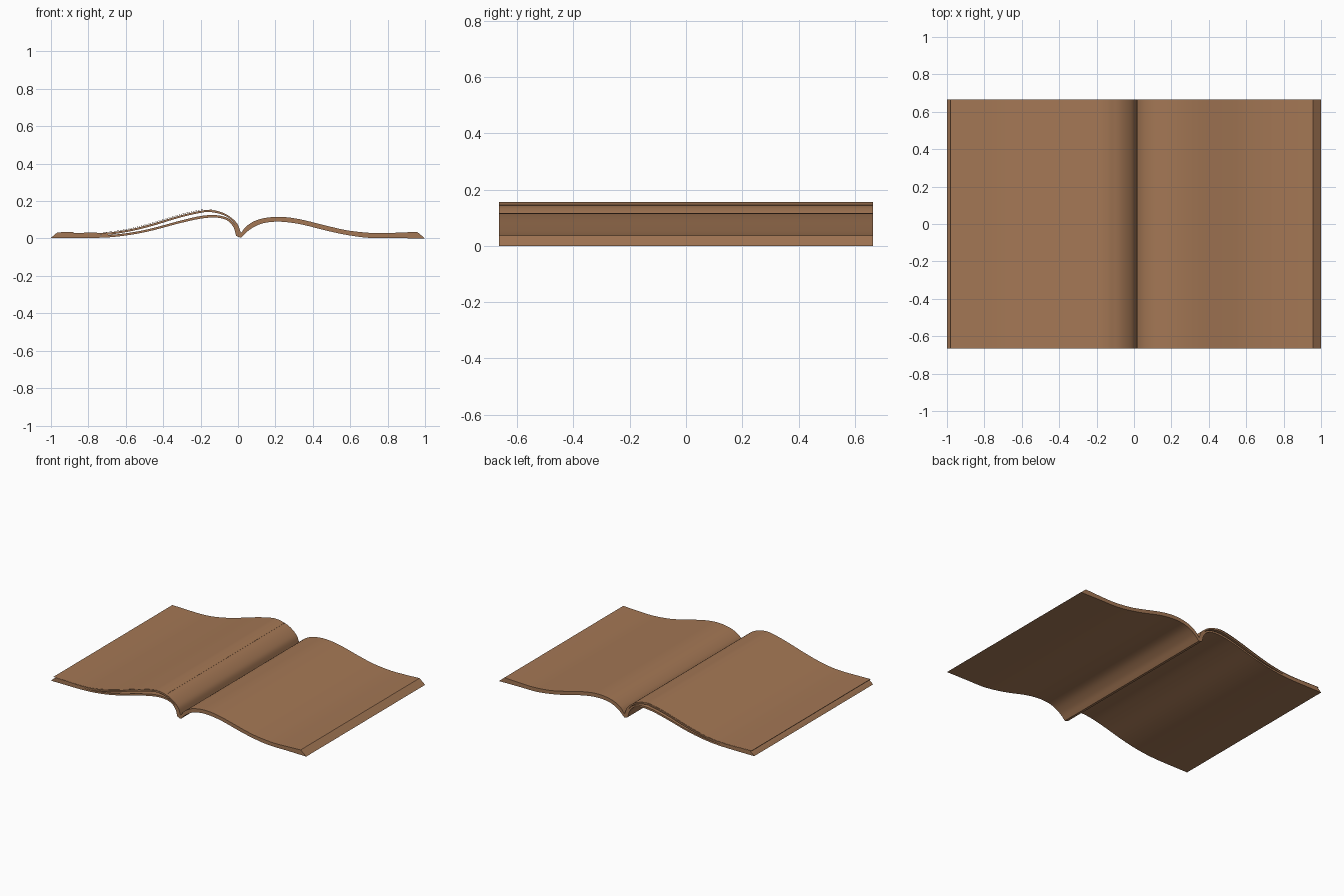
import bpy, bmesh
from mathutils import Vector

HALF = 0.665   # half the page height along y

brown = bpy.data.materials.new("paper_brown")
brown.diffuse_color = (0.37, 0.185, 0.09, 1)


def smooth_path(pts, steps=6):
    """Catmull-Rom curve through the (x, z) points."""
    p = [Vector(q) for q in pts]
    p = [2 * p[0] - p[1]] + p + [2 * p[-1] - p[-2]]
    out = []
    for i in range(1, len(p) - 2):
        a, b, c, d = p[i - 1:i + 3]
        for s in range(steps):
            t = s / steps
            out.append(0.5 * (2 * b + (c - a) * t + (2 * a - 5 * b + 4 * c - d) * t * t
                              + (3 * b - a - 3 * c + d) * t ** 3))
    return out + [p[-2]]


def band(name, lower, upper):
    """Closed slab between two matched profile curves, extruded along y."""
    lo, up = smooth_path(lower), smooth_path(upper)
    bm = bmesh.new()
    rows = [[bm.verts.new((q.x, y, q.y)) for q in path]
            for y in (-HALF, HALF) for path in (lo, up)]
    lf, uf, lb, ub = rows
    n = len(lo)
    for i in range(n - 1):
        for a, b in ((lf, uf), (uf, ub), (ub, lb), (lb, lf)):
            bm.faces.new((a[i], a[i + 1], b[i + 1], b[i]))
    for i in (0, n - 1):
        bm.faces.new((lf[i], uf[i], ub[i], lb[i]))
    bmesh.ops.recalc_face_normals(bm, faces=bm.faces)
    me = bpy.data.meshes.new(name)
    bm.to_mesh(me)
    bm.free()
    me.materials.append(brown)
    ob = bpy.data.objects.new(name, me)
    bpy.context.collection.objects.link(ob)
    bpy.context.view_layer.objects.active = ob
    ob.select_set(True)
    bpy.ops.object.shade_smooth_by_angle(angle=0.6)
    ob.select_set(False)


# Right-hand page block, slanted outer edge
band("right_pages",
     [(0.018, 0.005), (0.06, 0.045), (0.125, 0.079), (0.215, 0.09), (0.33, 0.077),
      (0.49, 0.038), (0.6, 0.016), (0.71, 0.003), (0.85, 0.002), (1.0, 0.0)],
     [(0.018, 0.032), (0.05, 0.07), (0.115, 0.103), (0.215, 0.116), (0.33, 0.103),
      (0.49, 0.064), (0.6, 0.041), (0.73, 0.029), (0.85, 0.031), (0.957, 0.036)])

# Left-hand lower layer
band("left_lower_pages",
     [(-1.0, 0.003), (-0.74, 0.004), (-0.6, 0.016), (-0.47, 0.04), (-0.31, 0.082),
      (-0.2, 0.106), (-0.12, 0.112), (-0.06, 0.098), (-0.025, 0.062), (-0.01, 0.015)],
     [(-0.985, 0.017), (-0.74, 0.017), (-0.6, 0.028), (-0.47, 0.052), (-0.31, 0.095),
      (-0.2, 0.12), (-0.12, 0.125), (-0.052, 0.108), (-0.013, 0.067), (0.003, 0.015)])

# Left-hand upper layer, arching above the gap
band("left_upper_pages",
     [(-0.985, 0.017), (-0.74, 0.017), (-0.6, 0.034), (-0.47, 0.064), (-0.31, 0.112),
      (-0.2, 0.137), (-0.145, 0.141), (-0.07, 0.122), (-0.02, 0.08), (0.003, 0.015)],
     [(-0.965, 0.033), (-0.74, 0.029), (-0.6, 0.045), (-0.47, 0.076), (-0.31, 0.123),
      (-0.2, 0.148), (-0.145, 0.152), (-0.07, 0.133), (-0.008, 0.085), (0.016, 0.028)])

# Loose top leaf
leaf = [(-0.98, 0.034), (-0.74, 0.031), (-0.6, 0.048), (-0.47, 0.08), (-0.31, 0.127),
        (-0.2, 0.152), (-0.145, 0.153), (-0.1, 0.143)]
band("top_leaf", leaf, [(x, z + 0.0015) for x, z in leaf])

# Spine strip joining both halves
band("spine", [(-0.01, 0.015), (0.003, 0.008), (0.018, 0.005)],
     [(-0.004, 0.03), (0.01, 0.03), (0.018, 0.032)])
